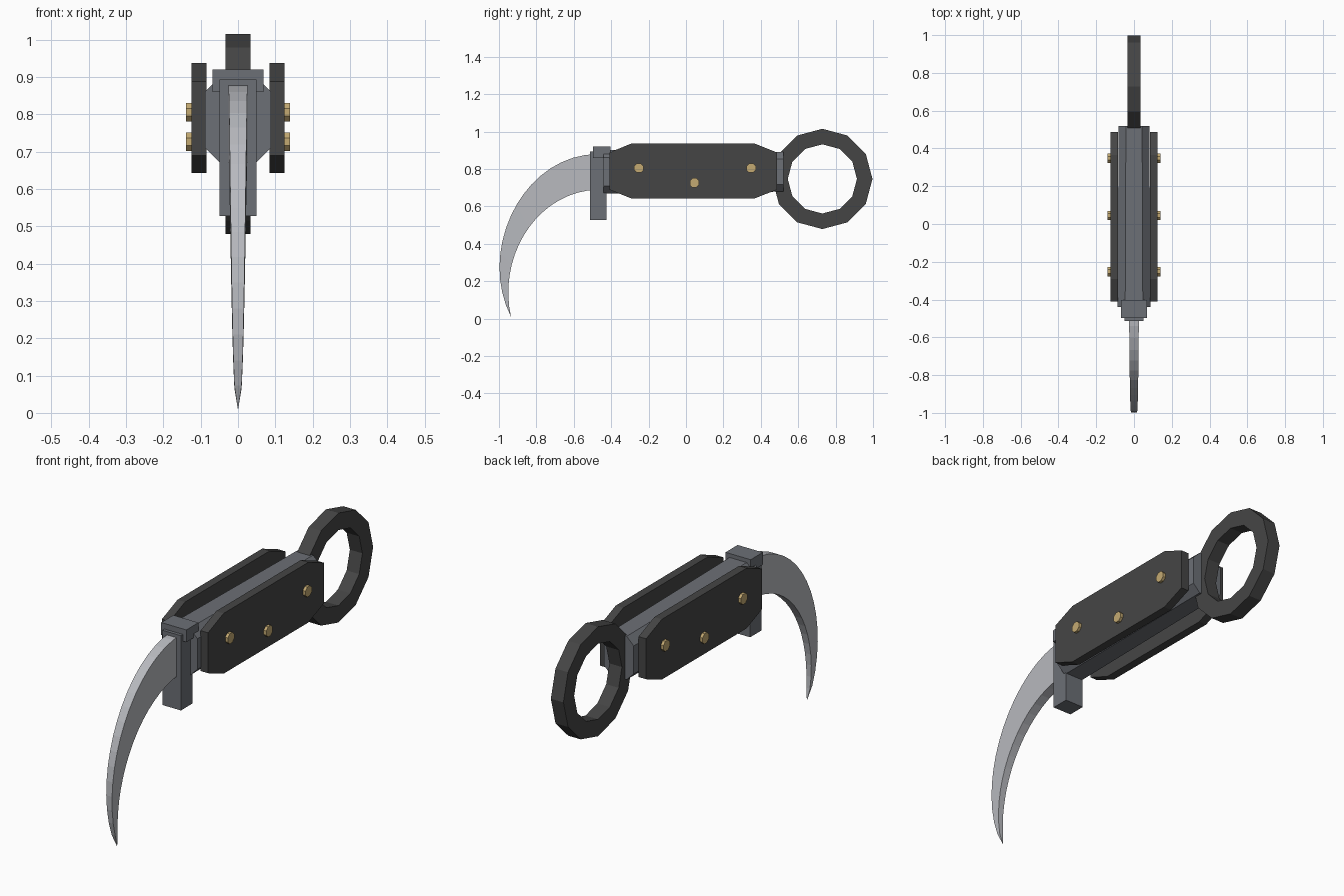
import bpy, bmesh, math
from mathutils import Vector
from mathutils.geometry import interpolate_bezier

if "Cube" in bpy.data.objects:
    bpy.data.objects.remove(bpy.data.objects["Cube"])


def material(name, r, g, b):
    m = bpy.data.materials.new(name)
    m.use_nodes = True
    m.diffuse_color = (r, g, b, 1)
    m.node_tree.nodes["Principled BSDF"].inputs["Base Color"].default_value = (r, g, b, 1)
    return m


steel = material("polished_steel", .48, .49, .52)
gunmetal = material("gunmetal", .15, .16, .18)
black = material("matte_black", .06, .06, .06)
brass = material("brass", .55, .40, .17)


def loft(name, sections, mat, ring=False):
    """Skin a row of matching closed sections; cap the ends unless it is a ring."""
    bm = bmesh.new()
    rows = [[bm.verts.new(p) for p in s] for s in sections]
    n = len(rows[0])
    pairs = list(zip(rows, rows[1:])) + ([(rows[-1], rows[0])] if ring else [])
    for a, b in pairs:
        for i in range(n):
            j = (i + 1) % n
            bm.faces.new((a[i], a[j], b[j], b[i]))
    if not ring:
        bm.faces.new(rows[0])
        bm.faces.new(rows[-1])
    bmesh.ops.remove_doubles(bm, verts=bm.verts, dist=0.0002)
    bmesh.ops.recalc_face_normals(bm, faces=bm.faces)
    mesh = bpy.data.meshes.new(name)
    bm.to_mesh(mesh)
    bm.free()
    mesh.materials.append(mat)
    ob = bpy.data.objects.new(name, mesh)
    bpy.context.collection.objects.link(ob)
    return ob


def prism(name, profile, x0, x1, mat):
    """Extrude a (y, z) outline along x."""
    return loft(name, [[(x, y, z) for y, z in profile] for x in (x0, x1)], mat)


def box(name, half_x, y0, y1, z0, z1, mat):
    return prism(name, [(y0, z0), (y1, z0), (y1, z1), (y0, z1)], -half_x, half_x, mat)


def polygon(y, z, r, n, turn=0):
    return [(y + r * math.cos(math.tau * i / n + turn),
             z + r * math.sin(math.tau * i / n + turn)) for i in range(n)]


# Curved blade: spine and inner edge meet at the tip, thinning along the way
def curve(points, count):
    return interpolate_bezier(*[Vector((0, y, z)) for y, z in points], count)


steps = 18
tip = (-.935, .008)
spine = curve([(-.47, .88), (-.87, .88), (-1.12, .37), tip], steps)
edge = curve([(-.47, .69), (-.80, .68), (-1.01, .33), tip], steps)
sections = []
for i, (s, e) in enumerate(zip(spine, edge)):
    w = .026 * (1 - i / (steps - 1)) ** .35
    sections.append([(-w, s.y, s.z), (w, s.y, s.z), (w, e.y, e.z), (-w, e.y, e.z)])
# Close the tip with the collapsed end section
loft("blade", sections, steel)

# Guard: upright bar with a wider cap
box("guard_bar", .05, -.513, -.425, .527, .893, gunmetal)
box("guard_cap", .068, -.497, -.403, .86, .92, gunmetal)


# Handle core: chamfered bar narrowing slightly to the rear
def core_section(y, half_x, half_z):
    outline = [(1, .65), (.53, 1), (-.53, 1), (-1, .65),
               (-1, -.65), (-.53, -1), (.53, -1), (1, -.65)]
    return [(a * half_x, y, .785 + b * half_z) for a, b in outline]


loft("handle_core", [core_section(-.44, .088, .116), core_section(.52, .081, .106)], gunmetal)

# Grip scales and rivets on both sides
scale_outline = [(-.41, .69), (-.29, .642), (.365, .642), (.487, .69),
                 (.487, .888), (.365, .937), (-.29, .937), (-.41, .888)]
for side, label in ((1, "left"), (-1, "right")):
    prism(f"grip_scale_{label}", scale_outline, side * .084, side * .125, black)
    for i, (y, z) in enumerate([(-.252, .805), (.045, .726), (.348, .805)]):
        prism(f"rivet_{label}_{i + 1}", polygon(y, z, .027, 8, math.pi / 8),
              side * .11, side * .139, brass)

# Finger ring: twelve flat segments with a square-cut section
outer = polygon(.729, .747, .268, 12)
inner = polygon(.729, .747, .185, 12)
loft("finger_ring", [[(-.034, *o), (.034, *o), (.034, *n), (-.034, *n)]
                     for o, n in zip(outer, inner)], black, ring=True)
